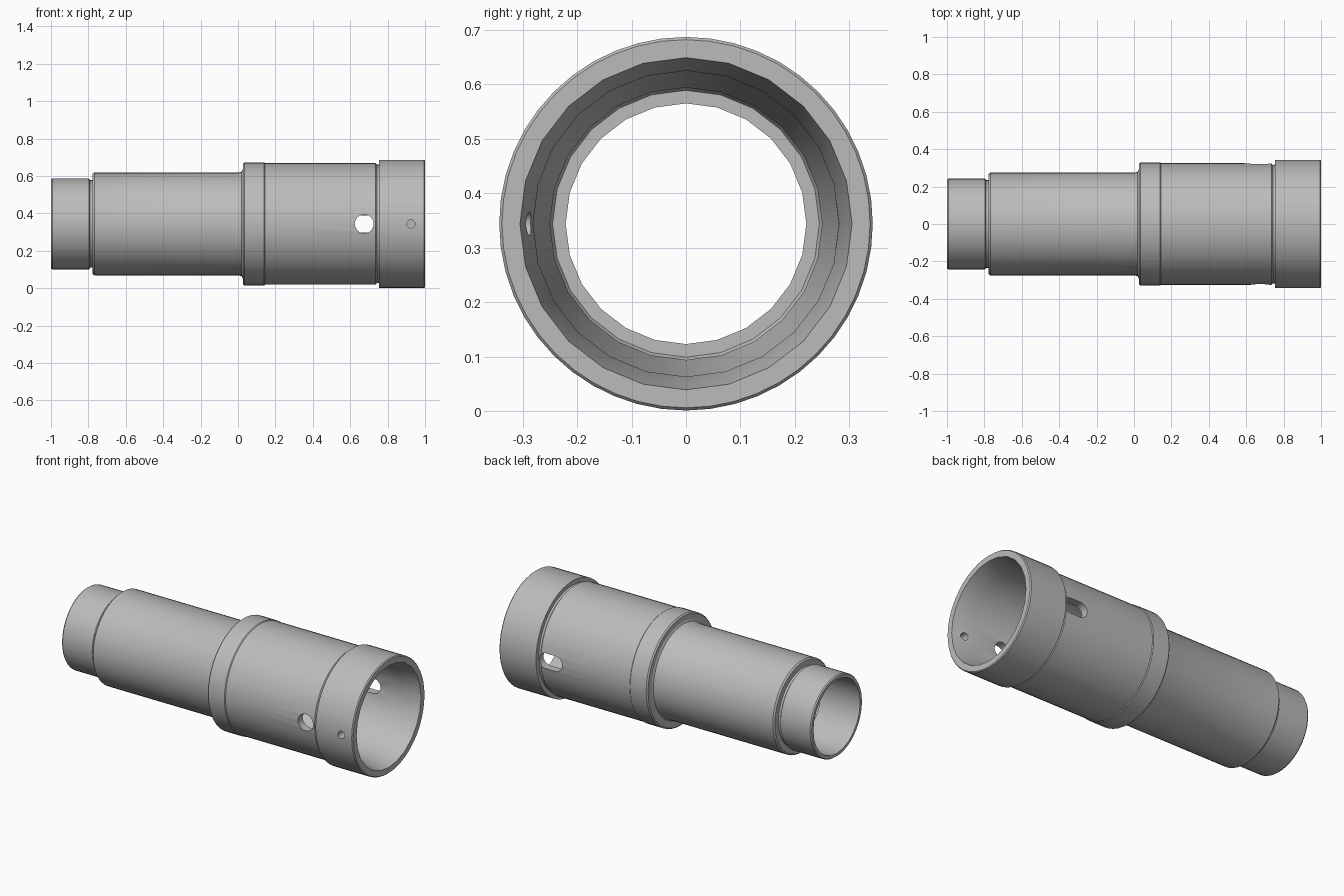
import bpy, bmesh, math

if "Cube" in bpy.data.objects:
    bpy.data.objects.remove(bpy.data.objects["Cube"])

AXIS_Z = 0.344


def new_object(name, bm):
    bmesh.ops.recalc_face_normals(bm, faces=bm.faces)
    mesh = bpy.data.meshes.new(name)
    bm.to_mesh(mesh)
    bm.free()
    obj = bpy.data.objects.new(name, mesh)
    bpy.context.collection.objects.link(obj)
    return obj


def turned(name, profile, sides):
    """Closed solid turned about the x axis from (x, radius) points."""
    bm = bmesh.new()
    rings = []
    for x, r in profile:
        angles = [math.tau * i / sides for i in range(sides)]
        rings.append([bm.verts.new((x, r * math.sin(a), AXIS_Z + r * math.cos(a)))
                      for a in angles])
    for a, b in zip(rings, rings[1:]):
        for i in range(sides):
            j = (i + 1) % sides
            bm.faces.new((a[i], a[j], b[j], b[i]))
    bm.faces.new(rings[0])
    bm.faces.new(rings[-1])
    return new_object(name, bm)


def hole(name, x, radius, half_straight, side, sides=32):
    """Round or slotted cutter through one wall; side is -1 front, +1 back."""
    bm = bmesh.new()
    rim = []
    for i in range(sides):
        a = math.tau * (i + 0.5) / sides
        shift = math.copysign(half_straight, math.cos(a))
        rim.append(bm.verts.new((x + shift + radius * math.cos(a), side * 0.15,
                                 AXIS_Z + radius * math.sin(a))))
    face = bm.faces.new(rim)
    wall = bmesh.ops.extrude_face_region(bm, geom=[face], use_keep_orig=True)
    moved = [g for g in wall["geom"] if isinstance(g, bmesh.types.BMVert)]
    bmesh.ops.translate(bm, verts=moved, vec=(0, side * 0.35, 0))
    return new_object(name, bm)


# Stepped outer body: spigot, groove, narrow barrel, wide barrel, collar
body = turned("stepped_sleeve", [
    (-1, 0.238), (-0.993, 0.243), (-0.797, 0.243), (-0.79, 0.234),
    (-0.777, 0.234), (-0.777, 0.267), (-0.768, 0.275),
    (0.005, 0.275), (0.02, 0.28), (0.026, 0.292), (0.026, 0.322),
    (0.034, 0.329), (0.14, 0.329), (0.145, 0.325), (0.735, 0.325),
    (0.742, 0.317), (0.755, 0.317), (0.755, 0.343), (0.994, 0.343), (1, 0.338),
], 48)

# Cutters: stepped bore, sight hole, pin hole and rear slot
cutters = [
    turned("bore_cutter", [
        (-1.1, 0.221), (-0.74, 0.221), (-0.74, 0.245), (-0.73, 0.25),
        (0.03, 0.25), (0.14, 0.28), (0.88, 0.281), (1, 0.305), (1.1, 0.325),
    ], 24),
    hole("sight_hole_cutter", 0.675, 0.05, 0, -1),
    hole("pin_hole_cutter", 0.925, 0.022, 0, -1),
    hole("rear_slot_cutter", 0.672, 0.046, 0.032, 1),
]

bpy.context.view_layer.objects.active = body
for cutter in cutters:
    cutter.hide_render = True
    mod = body.modifiers.new(cutter.name, "BOOLEAN")
    mod.operation = "DIFFERENCE"
    mod.solver = "EXACT"
    mod.object = cutter
    bpy.ops.object.modifier_apply(modifier=mod.name)
    bpy.data.objects.remove(cutter)

# One plain metal grey
grey = bpy.data.materials.new("metal_grey")
grey.use_nodes = True
colour = (0.5, 0.5, 0.5, 1)
grey.diffuse_color = colour
grey.node_tree.nodes["Principled BSDF"].inputs["Base Color"].default_value = colour
body.data.materials.clear()
body.data.materials.append(grey)
for poly in body.data.polygons:
    poly.material_index = 0

bpy.ops.object.select_all(action="DESELECT")
body.select_set(True)
bpy.ops.object.shade_smooth_by_angle(angle=math.radians(25))
